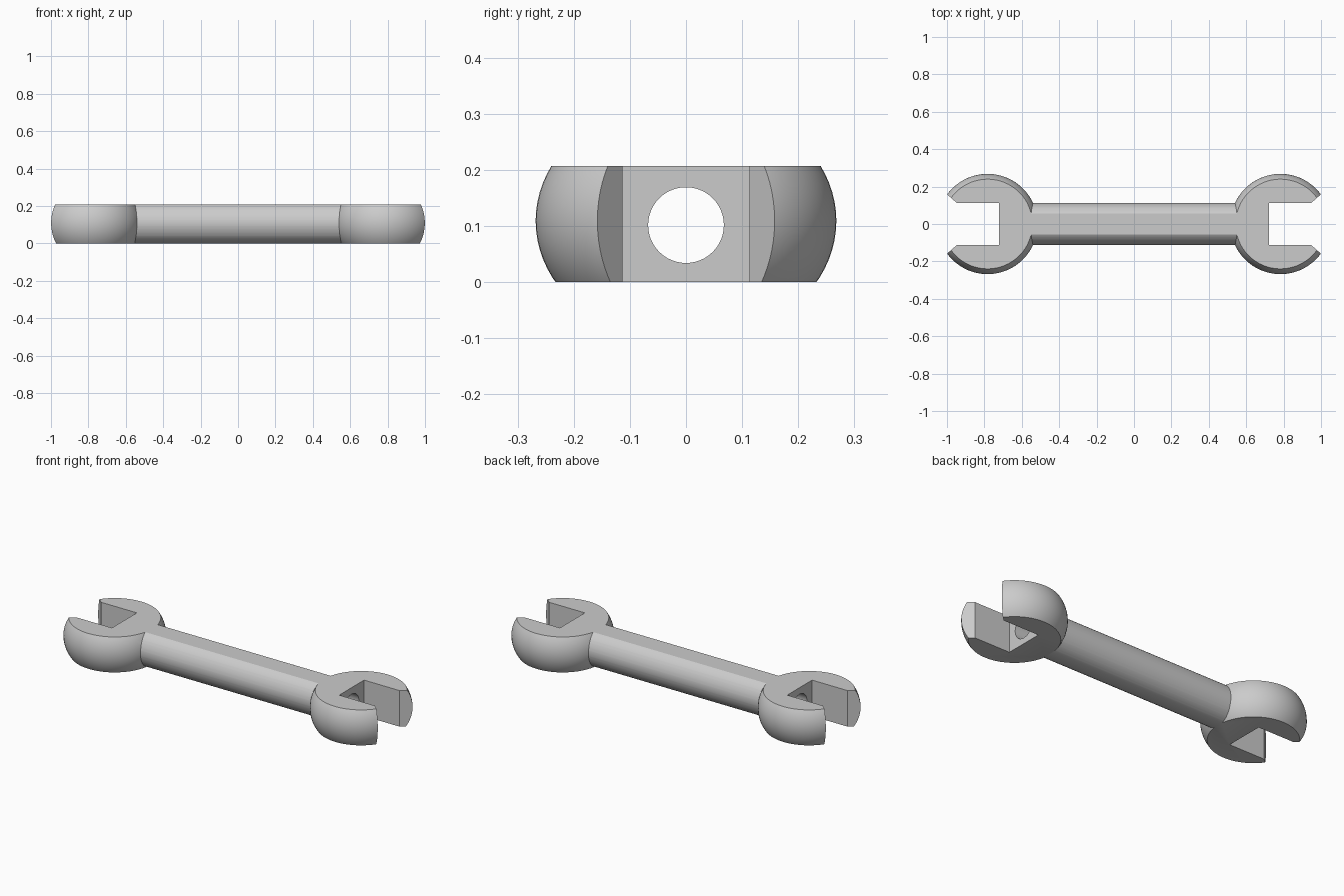
import bpy
import math

if "Cube" in bpy.data.objects:
    bpy.data.objects.remove(bpy.data.objects["Cube"], do_unlink=True)

THICK = 0.207      # flat-to-flat thickness
MID = 0.109        # height of the round forms' centre
HEAD_X = 0.783     # head centre along the handle axis

steel = bpy.data.materials.new("grey_steel")
steel.use_nodes = True
steel.diffuse_color = (0.6, 0.6, 0.6, 1)
steel.node_tree.nodes["Principled BSDF"].inputs["Base Color"].default_value = (0.6, 0.6, 0.6, 1)


def cylinder_x(name, radius, length, z, sides):
    bpy.ops.mesh.primitive_cylinder_add(vertices=sides, radius=radius, depth=length,
                                        location=(0, 0, z), rotation=(0, math.pi / 2, 0))
    ob = bpy.context.object
    ob.name = name
    return ob


def head(name, side):
    bpy.ops.mesh.primitive_uv_sphere_add(segments=64, ring_count=40, radius=1,
                                         location=(side * HEAD_X, 0, MID))
    ob = bpy.context.object
    ob.name = name
    ob.scale = (0.268, 0.268, 0.22)
    return ob


def jaw_opening(name, side):
    # Parallel slot that flares out at the jaw tips
    half = [(0.722, 0.113), (0.948, 0.113), (1.1, 0.247)]
    outline = half + [(x, -y) for x, y in reversed(half)]
    outline = [(side * x, side * y) for x, y in outline]
    n = len(outline)
    verts = [(x, y, z) for z in (-0.3, 0.5) for x, y in outline]
    faces = [tuple(range(n, 2 * n)), tuple(reversed(range(n)))]
    faces += [(i, (i + 1) % n, n + (i + 1) % n, n + i) for i in range(n)]
    # The outline runs clockwise, so turn every face outward
    mesh = bpy.data.meshes.new(name)
    mesh.from_pydata(verts, [], [tuple(reversed(f)) for f in faces])
    ob = bpy.data.objects.new(name, mesh)
    bpy.context.collection.objects.link(ob)
    return ob


def combine(target, tool, operation):
    mod = target.modifiers.new(tool.name, 'BOOLEAN')
    mod.object = tool
    mod.operation = operation
    mod.solver = 'EXACT'
    bpy.ops.object.select_all(action='DESELECT')
    target.select_set(True)
    bpy.context.view_layer.objects.active = target
    bpy.ops.object.modifier_apply(modifier=mod.name)
    bpy.data.objects.remove(tool, do_unlink=True)


# Round handle joined to the two bulbous heads
wrench = cylinder_x("wrench_body", 0.113, 1.5, MID, 48)
for label, side in (("left", 1), ("right", -1)):
    combine(wrench, head(label + "_head", side), 'UNION')

# Flat top and bottom
bpy.ops.mesh.primitive_cube_add(size=1, location=(0, 0, THICK / 2))
slab = bpy.context.object
slab.name = "flat_slab"
slab.scale = (3, 2, THICK)
combine(wrench, slab, 'INTERSECT')

# Open jaws and the bore through the handle
for label, side in (("left", 1), ("right", -1)):
    combine(wrench, jaw_opening(label + "_jaw_opening", side), 'DIFFERENCE')
combine(wrench, cylinder_x("handle_bore", 0.0675, 3, 0.1015, 48), 'DIFFERENCE')

wrench.data.materials.clear()
wrench.data.materials.append(steel)
bpy.ops.object.select_all(action='DESELECT')
wrench.select_set(True)
bpy.context.view_layer.objects.active = wrench
bpy.ops.object.shade_smooth_by_angle(angle=math.radians(25))
